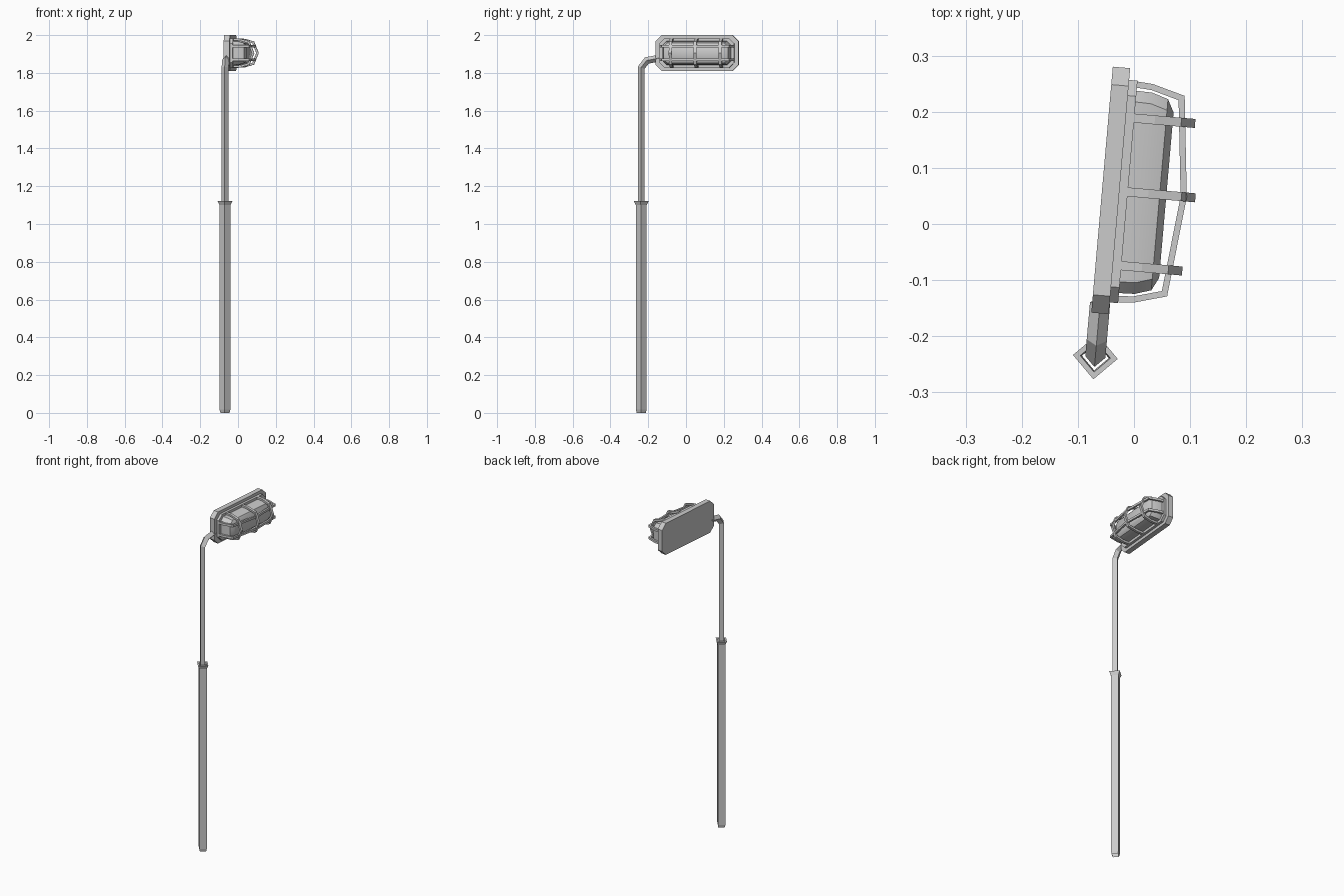
import bpy, bmesh, math
from mathutils import Vector

if "Cube" in bpy.data.objects:
    bpy.data.objects.remove(bpy.data.objects["Cube"])

YAW = math.radians(-5)      # the whole lamp is turned slightly about z
CY, CZ = 0.056, 1.905       # centre of the lamp head (local y, z)
PX, PY = -0.048, -0.242     # pole axis (local x, y)


def loft(name, rings, cap_start=True, cap_end=True, smooth=None):
    """Skin a list of equal-sized closed rings."""
    bm = bmesh.new()
    rows = [[bm.verts.new(p) for p in r] for r in rings]
    n = len(rows[0])
    for a, b in zip(rows, rows[1:]):
        for i in range(n):
            j = (i + 1) % n
            bm.faces.new((a[i], a[j], b[j], b[i]))
    if cap_start:
        bm.faces.new(rows[0][::-1])
    if cap_end:
        bm.faces.new(rows[-1])
    bmesh.ops.recalc_face_normals(bm, faces=bm.faces)
    me = bpy.data.meshes.new(name)
    bm.to_mesh(me)
    bm.free()
    ob = bpy.data.objects.new(name, me)
    bpy.context.collection.objects.link(ob)
    ob.rotation_euler.z = YAW
    if smooth:
        bpy.ops.object.select_all(action='DESELECT')
        ob.select_set(True)
        bpy.context.view_layer.objects.active = ob
        bpy.ops.object.shade_smooth_by_angle(angle=math.radians(smooth))
    return ob


def chamfer_rect(x, hy, hz, c):
    """Rectangle facing +x with cut corners."""
    pts = [(hy, hz - c), (hy - c, hz), (c - hy, hz), (-hy, hz - c),
           (-hy, c - hz), (c - hy, -hz), (hy - c, -hz), (hy, c - hz)]
    return [(x, CY + y, CZ + z) for y, z in pts]


def sweep(name, path, axis, section):
    """Mitred sweep of a section along a flat path; axis is the path plane's normal."""
    path, axis = [Vector(p) for p in path], Vector(axis)
    rings = []
    for i, p in enumerate(path):
        d1 = (p - path[i - 1]).normalized() if i else (path[1] - p).normalized()
        d2 = (path[i + 1] - p).normalized() if i < len(path) - 1 else d1
        n1 = d1.cross(axis)
        m = (n1 + d2.cross(axis)).normalized()
        m /= m.dot(n1)
        rings.append([p + m * a + axis * b for a, b in section])
    return loft(name, rings)


def box(t, w):
    return [(t / 2, w / 2), (-t / 2, w / 2), (-t / 2, -w / 2), (t / 2, -w / 2)]


def diamond_ring(r, z):
    return [(PX + r, PY, z), (PX, PY + r, z), (PX - r, PY, z), (PX, PY - r, z)]


# back plate and raised gasket
loft("back_plate", [chamfer_rect(x, 0.22, 0.095, 0.032) for x in (-0.062, -0.031)])
loft("gasket", [chamfer_rect(x, 0.199, 0.078, 0.028) for x in (-0.032, -0.016)])

# lens with rounded-off rim
lens = [(-0.017, 0.181, 0.063, 0.02), (0.012, 0.180, 0.061, 0.02),
        (0.041, 0.171, 0.053, 0.02), (0.053, 0.148, 0.040, 0.015)]
loft("lens", [chamfer_rect(*r) for r in lens], smooth=30)

# guard hoops across the lens
for name, y, tip in (("left", -0.132, 0.087), ("middle", 0, 0.099), ("right", 0.132, 0.087)):
    half = [(-0.018, 0.072), (0.02, 0.070), (tip - 0.023, 0.057)]
    prof = half + [(tip, 0)] + [(x, -z) for x, z in reversed(half)]
    sweep("guard_hoop_" + name, [(x, CY + y, CZ + z) for x, z in prof],
          (0, 1, 0), box(0.011, 0.016))

# guard rails along the lens
half = [(-0.018, -0.192), (0.011, -0.190), (0.065, -0.175)]
prof = half + [(0.084, 0)] + [(x, -y) for x, y in reversed(half)]
for name, z in (("lower", -0.036), ("upper", 0.036)):
    sweep("guard_rail_" + name, [(x, CY + y, CZ + z) for x, y in prof],
          (0, 0, 1), box(0.011, 0.013))

# lower pole sleeve with flared, open collar
loft("pole_sleeve", [diamond_ring(r, z) for r, z in (
    (0.024, 0), (0.029, 0.018), (0.029, 1.1), (0.04, 1.122), (0.027, 1.122), (0.024, 1.095))],
    cap_start=False, cap_end=False)

# upper pole bending into the arm
R = 0.018
sweep("pole_arm", [(PX, y, z) for y, z in (
    (PY, 1.0), (PY, 1.828), (PY + 0.03, 1.866), (-0.145, 1.878))],
    (1, 0, 0), [(R, 0), (0, R), (-R, 0), (0, -R)])
